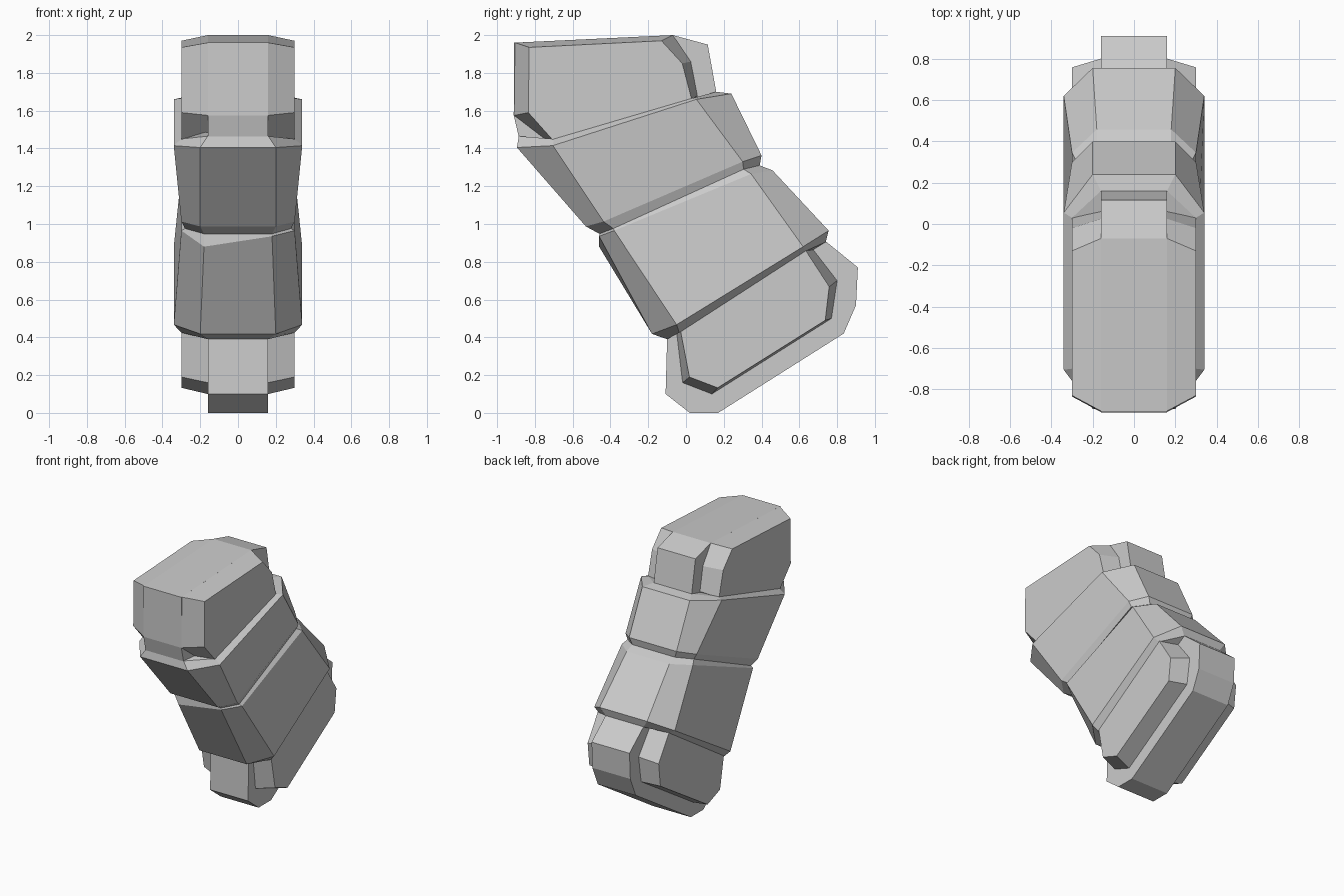
import bpy, bmesh


def loft(name, rings):
    """Skin a list of equal-length vertex rings and cap both ends."""
    bm = bmesh.new()
    loops = [[bm.verts.new(p) for p in ring] for ring in rings]
    n = len(loops[0])
    for a, b in zip(loops, loops[1:]):
        for i in range(n):
            j = (i + 1) % n
            bm.faces.new((a[i], a[j], b[j], b[i]))
    bm.faces.new(loops[0])
    bm.faces.new(loops[-1])
    bmesh.ops.recalc_face_normals(bm, faces=bm.faces)
    mesh = bpy.data.meshes.new(name)
    bm.to_mesh(mesh)
    bm.free()
    obj = bpy.data.objects.new(name, mesh)
    bpy.context.collection.objects.link(obj)
    return obj


def side_profile(profile, x):
    return [(x, y, z) for y, z in profile]


def core(name, profile, w=0.16):
    return loft(name, [side_profile(profile, -w), side_profile(profile, w)])


def padded(name, outer, inner):
    return loft(name, [side_profile(p, x) for p, x in
                       ((inner, -0.30), (outer, -0.16), (outer, 0.16), (inner, 0.30))])


def octagon(wc, ws, fc, fs, bs, bc):
    """Mirrored cross-section: front centre, front side, back side, back centre."""
    half = [(wc, *fc), (ws, *fs), (ws, *bs), (wc, *bc)]
    return half + [(-x, y, z) for x, y, z in reversed(half)]


# Two tapered, bent middle segments with a pinched waist
lip_top = octagon(0.16, 0.30, (-0.885, 1.465), (-0.70, 1.45), (0.03, 1.665), (0.16, 1.70))
top = octagon(0.20, 0.34, (-0.895, 1.405), (-0.705, 1.415), (0.055, 1.66), (0.24, 1.69))
waist_up = octagon(0.20, 0.30, (-0.53, 0.987), (-0.437, 1.013), (0.30, 1.33), (0.40, 1.363))
waist = octagon(0.18, 0.28, (-0.458, 0.948), (-0.385, 0.976), (0.305, 1.29), (0.39, 1.31))
waist_low = octagon(0.18, 0.30, (-0.46, 0.935), (-0.38, 0.965), (0.345, 1.265), (0.458, 1.284))
waist_low[7] = (-0.18, -0.46, 0.88)
bottom = octagon(0.20, 0.34, (-0.18, 0.418), (-0.05, 0.467), (0.62, 0.88), (0.755, 0.965))
lip_low = octagon(0.16, 0.30, (-0.10, 0.39), (-0.035, 0.425), (0.63, 0.855), (0.74, 0.905))
loft("middle_segments", [lip_top, top, waist_up, waist, waist_low, bottom, lip_low])

# Upper block: narrow core plus wide bevelled pad
core("upper_core", [(-0.91, 1.96), (-0.07, 2.0), (0.115, 1.95), (0.16, 1.70),
                    (0.0, 1.60), (-0.75, 1.40), (-0.885, 1.46), (-0.912, 1.575)])
padded("upper_pad",
       [(-0.905, 1.96), (-0.07, 2.0), (0.025, 1.86), (0.06, 1.68),
        (0.0, 1.60), (-0.70, 1.40), (-0.76, 1.46), (-0.91, 1.575)],
       [(-0.83, 1.935), (-0.13, 1.97), (-0.02, 1.85), (0.03, 1.66),
        (0.0, 1.62), (-0.68, 1.42), (-0.71, 1.45), (-0.835, 1.59)])

# Lower block: narrow core plus wide bevelled pad
core("lower_core", [(-0.10, 0.39), (-0.108, 0.10), (0.02, 0.0), (0.17, 0.0),
                    (0.835, 0.42), (0.90, 0.57), (0.91, 0.77), (0.74, 0.908), (0.55, 0.9), (0.0, 0.52)])
padded("lower_pad",
       [(-0.05, 0.43), (-0.018, 0.16), (0.137, 0.10), (0.77, 0.50),
        (0.80, 0.70), (0.665, 0.875), (0.55, 0.9), (0.0, 0.52)],
       [(-0.03, 0.44), (0.018, 0.19), (0.168, 0.133), (0.737, 0.49),
        (0.758, 0.668), (0.63, 0.865), (0.52, 0.85), (0.0, 0.50)])
